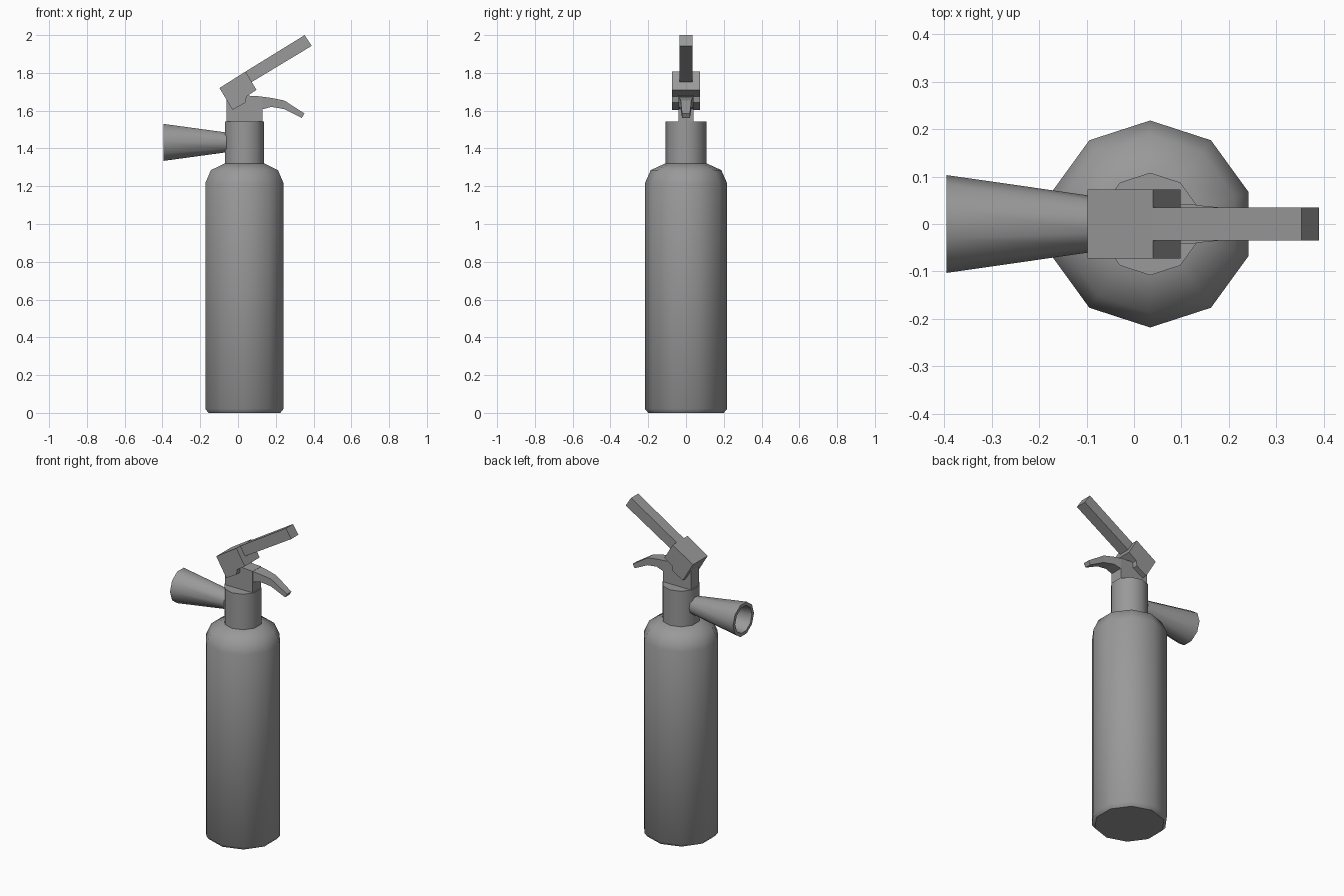
import bpy, bmesh, math
from mathutils import Matrix

cube = bpy.data.objects.get("Cube")
if cube:
    bpy.data.objects.remove(cube)

SIDES = 10
AXIS_X = 0.034  # vertical axis of the bottle

grey = bpy.data.materials.new("plain_grey")
grey.use_nodes = True
colour = (0.32, 0.32, 0.32, 1)
grey.diffuse_color = colour
grey.node_tree.nodes["Principled BSDF"].inputs["Base Color"].default_value = colour


def finish(name, bm, smooth=False):
    bmesh.ops.recalc_face_normals(bm, faces=bm.faces[:])
    mesh = bpy.data.meshes.new(name)
    bm.to_mesh(mesh)
    bm.free()
    mesh.materials.append(grey)
    obj = bpy.data.objects.new(name, mesh)
    bpy.context.collection.objects.link(obj)
    if smooth:
        bpy.ops.object.select_all(action="DESELECT")
        obj.select_set(True)
        bpy.context.view_layer.objects.active = obj
        bpy.ops.object.shade_smooth_by_angle(angle=math.radians(50))
    return obj


def loft(name, rings, matrix=None, smooth=False):
    """Skin a list of equal-length point rings and cap both ends."""
    bm = bmesh.new()
    loops = [[bm.verts.new(p) for p in ring] for ring in rings]
    for a, b in zip(loops, loops[1:]):
        for i in range(len(a)):
            j = (i + 1) % len(a)
            bm.faces.new((a[i], a[j], b[j], b[i]))
    bm.faces.new(loops[0])
    bm.faces.new(loops[-1])
    if matrix:
        bm.transform(matrix)
    return finish(name, bm, smooth)


def lathe(name, profile, matrix):
    """Turn a (radius, height) profile with a corner pointing along y."""
    angles = [math.pi / 2 + math.tau * i / SIDES for i in range(SIDES)]
    rings = [[(r * math.cos(a), r * math.sin(a), z) for a in angles]
             for r, z in profile]
    return loft(name, rings, matrix, smooth=True)


def slab(name, outline, half):
    """Extrude an x-z outline symmetrically across y."""
    return loft(name, [[(x, y, z) for x, z in outline] for y in (-half, half)])


# Bottle and neck
upright = Matrix.Translation((AXIS_X, 0, 0))
lathe("bottle", [(0.2, 0), (0.218, 0.022), (0.218, 1.215),
                 (0.187, 1.285), (0.107, 1.322)], upright)
lathe("neck", [(0.108, 1.31), (0.108, 1.542)], upright)

# Hollow discharge horn pointing to -x
sideways = Matrix.Translation((-0.06, 0, 1.432)) @ Matrix.Rotation(-math.pi / 2, 4, "Y")
lathe("horn", [(0.055, 0), (0.103, 0.335), (0.082, 0.335), (0.066, 0.22)], sideways)

# Valve block on the neck
slab("valve_block", [(-0.062, 1.54), (0.13, 1.54), (0.13, 1.675),
                     (0.045, 1.68), (-0.062, 1.67)], 0.041)

# Lower carrying lever: x, bottom z, top x, top z, half width
stations = [(0.12, 1.605, 0.12, 1.675, 0.041), (0.177, 1.62, 0.18, 1.667, 0.035),
            (0.246, 1.608, 0.245, 1.654, 0.028), (0.338, 1.562, 0.352, 1.585, 0.021)]
loft("lower_lever", [[(xb, -w, zb), (xb, w, zb), (xt, w, zt), (xt, -w, zt)]
                     for xb, zb, xt, zt, w in stations])

# Tilted pivot head and squeeze handle
slab("pivot_head", [(-0.098, 1.72), (0.04, 1.807), (0.098, 1.71),
                    (0.045, 1.675), (0.04, 1.643), (-0.029, 1.604)], 0.073)
slab("squeeze_handle", [(0.04, 1.807), (0.353, 2.0), (0.39, 1.943), (0.07, 1.75)], 0.035)
